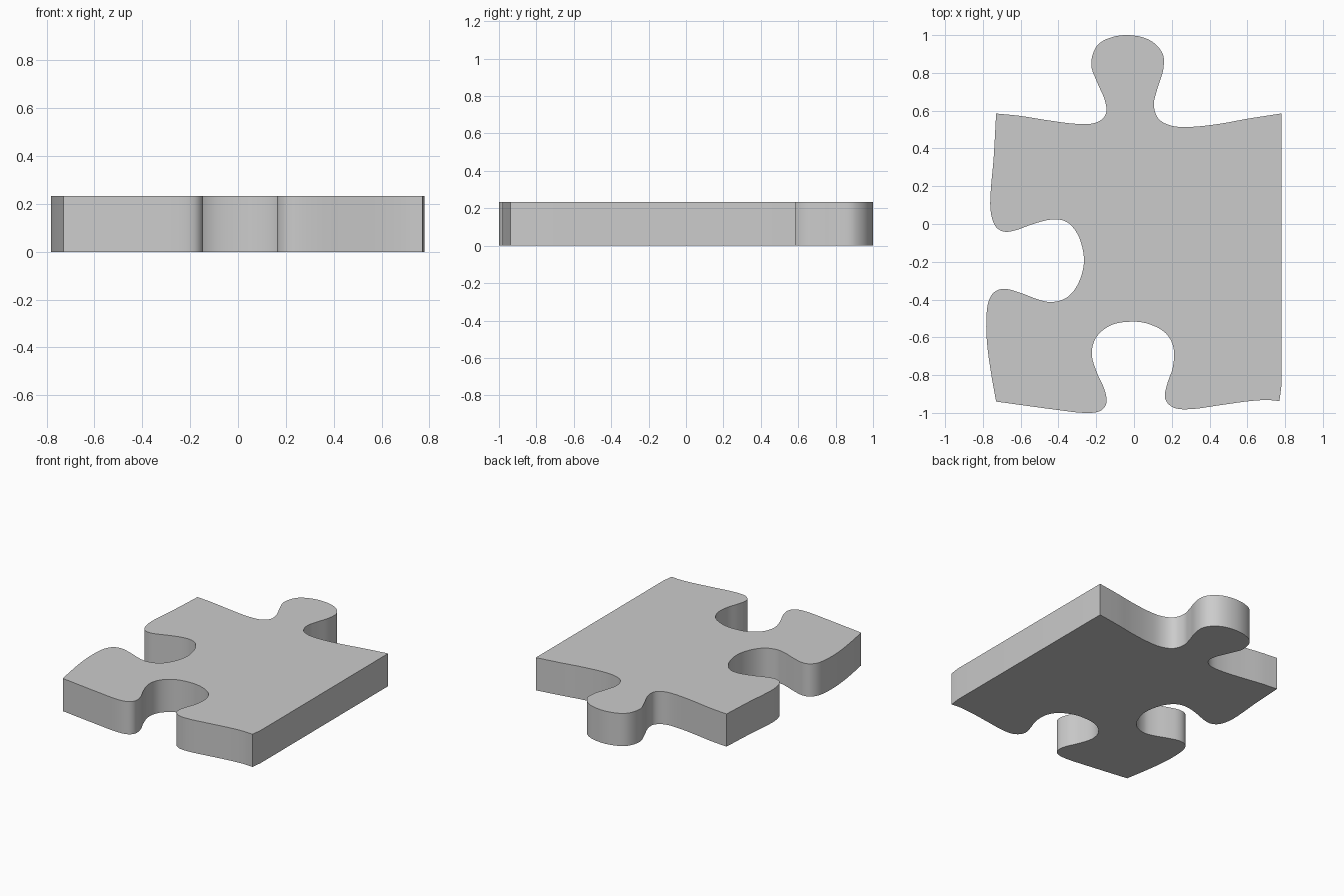
import bpy, bmesh
from mathutils import Vector
from mathutils.geometry import interpolate_bezier

if "Cube" in bpy.data.objects:
    bpy.data.objects.remove(bpy.data.objects["Cube"])

HEIGHT = 0.234


def smooth_path(points, steps=6):
    """Smooth curve through the points, leaving off the last one."""
    p = [Vector((x, y, 0)) for x, y in points]
    n = len(p)
    tangent = [(p[min(i + 1, n - 1)] - p[max(i - 1, 0)]).normalized() for i in range(n)]
    path = []
    for i in range(n - 1):
        reach = (p[i + 1] - p[i]).length / 3
        path += interpolate_bezier(p[i], p[i] + tangent[i] * reach,
                                   p[i + 1] - tangent[i + 1] * reach, p[i + 1], steps + 1)[:-1]
    return path


# Back edge with the knob, left to right
back = [(-.73, .585), (-.6, .572), (-.45, .548), (-.3, .53), (-.2, .537), (-.15, .58),
        (-.153, .65), (-.195, .75), (-.226, .84), (-.205, .93), (-.15, .977), (-.04, 1),
        (.08, .975), (.15, .905), (.155, .82), (.122, .71), (.105, .63), (.13, .557),
        (.2, .52), (.3, .514), (.45, .53), (.6, .557), (.78, .585)]

# Straight right edge
right = [(.78, .585), (.78, -.86), (.77, -.937)]

# Front edge with the socket, right to left
front = [(.77, -.937), (.7, -.932), (.6, -.939), (.45, -.96), (.3, -.98), (.21, -.972),
         (.165, -.925), (.175, -.85), (.205, -.76), (.21, -.66), (.17, -.58), (.08, -.53),
         (-.01, -.517), (-.12, -.535), (-.2, -.6), (-.223, -.69), (-.195, -.79),
         (-.155, -.88), (-.147, -.95), (-.18, -.99), (-.26, -1), (-.4, -.985), (-.73, -.94)]

# Left edge with the socket, front to back
left = [(-.73, -.94), (-.755, -.8), (-.776, -.65), (-.782, -.52), (-.77, -.41), (-.735, -.357),
        (-.68, -.344), (-.6, -.365), (-.5, -.402), (-.43, -.413), (-.35, -.385), (-.293, -.31),
        (-.265, -.2), (-.285, -.085), (-.33, -.01), (-.38, .02), (-.45, .022), (-.54, -.002),
        (-.63, -.034), (-.69, -.04), (-.735, -.01), (-.759, .07), (-.758, .18), (-.743, .35),
        (-.73, .585)]

outline = smooth_path(back) + [Vector((x, y, 0)) for x, y in right[:-1]] \
    + smooth_path(front) + smooth_path(left)

# Puzzle piece: outline filled and extruded upwards
bm = bmesh.new()
base = bm.faces.new([bm.verts.new(co) for co in outline])
extruded = bmesh.ops.extrude_face_region(bm, geom=[base], use_keep_orig=True)
top_verts = [g for g in extruded["geom"] if isinstance(g, bmesh.types.BMVert)]
bmesh.ops.translate(bm, verts=top_verts, vec=(0, 0, HEIGHT))
bmesh.ops.recalc_face_normals(bm, faces=bm.faces)
caps = [f for f in bm.faces if len(f.verts) > 4]
bmesh.ops.triangulate(bm, faces=caps, ngon_method='EAR_CLIP')

mesh = bpy.data.meshes.new("puzzle_piece")
bm.to_mesh(mesh)
bm.free()
piece = bpy.data.objects.new("puzzle_piece", mesh)
bpy.context.collection.objects.link(piece)

# Smooth walls with crisp rims and corners
bpy.context.view_layer.objects.active = piece
piece.select_set(True)
bpy.ops.object.shade_smooth_by_angle(angle=0.6)
